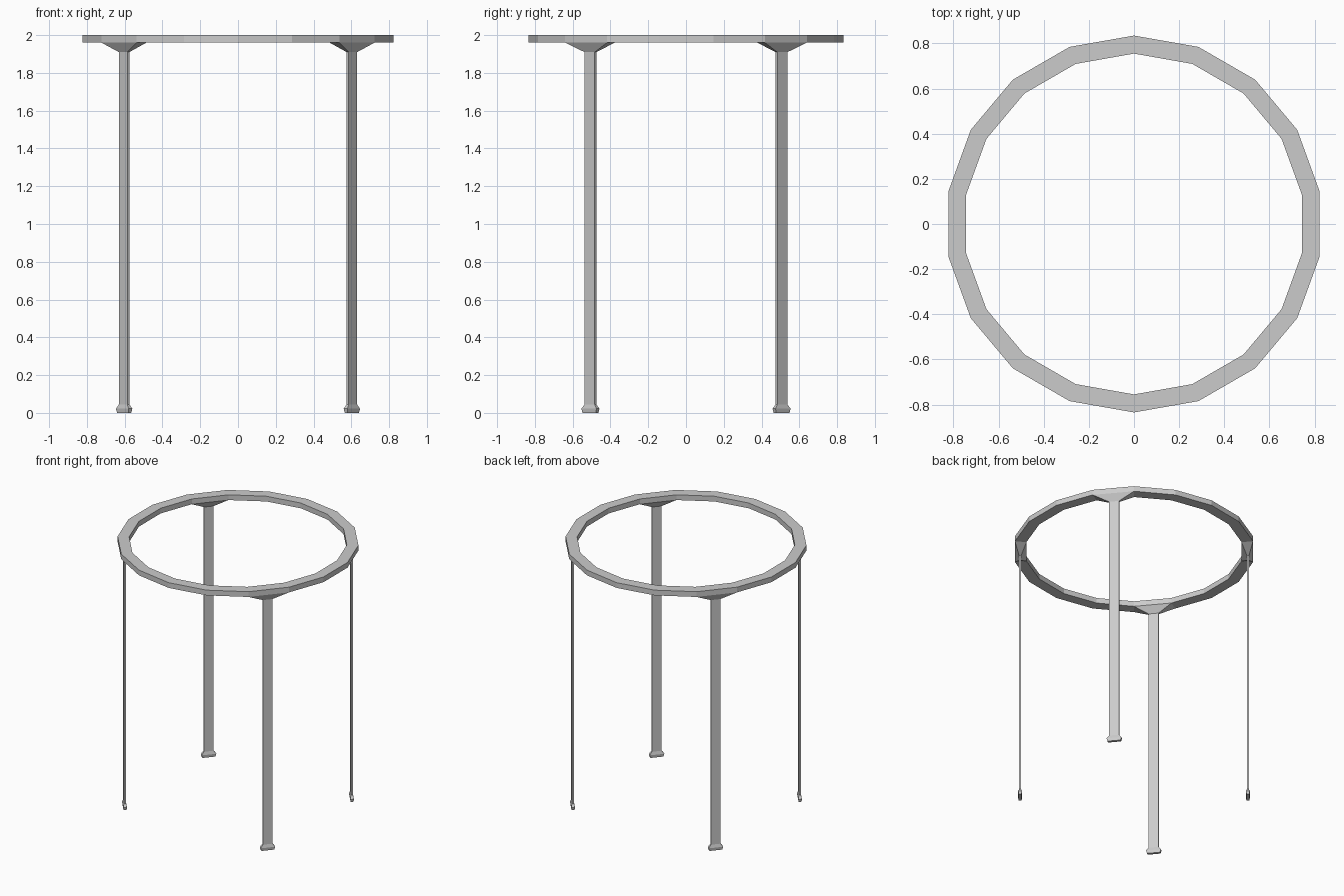
import bpy, bmesh
from math import radians, cos, sin

if "Cube" in bpy.data.objects:
    bpy.data.objects.remove(bpy.data.objects["Cube"])

SIDES = 18
R_OUT, R_IN = 0.835, 0.755
Z_TOP, Z_RING = 2.0, 1.96
LEG_R = 0.787
LEG_ANGLES = (40, 140, 220, 320)


def polar(r, deg, z):
    return (r * cos(radians(deg)), r * sin(radians(deg)), z)


def finish(name, bm):
    bmesh.ops.recalc_face_normals(bm, faces=bm.faces)
    mesh = bpy.data.meshes.new(name)
    bm.to_mesh(mesh)
    bm.free()
    obj = bpy.data.objects.new(name, mesh)
    bpy.context.collection.objects.link(obj)
    return obj


# Top ring: rectangular section swept round 18 sides, left open where legs join
bm = bmesh.new()
section = [(R_IN, Z_RING), (R_OUT, Z_RING), (R_OUT, Z_TOP), (R_IN, Z_TOP)]
loops = [[bm.verts.new(polar(r, 10 + 20 * i, z)) for r, z in section]
         for i in range(SIDES)]
for i in range(SIDES):
    a, b = loops[i], loops[(i + 1) % SIDES]
    for j in range(4):
        if j == 0 and 20 + 20 * i in LEG_ANGLES:
            continue
        k = (j + 1) % 4
        bm.faces.new((a[j], a[k], b[k], b[j]))
finish("top_ring", bm)


# Legs: flat bars with a flared foot and a bracket lofted into a ring segment
# (z, radial thickness, tangential width)
LEG_SECTIONS = [(0.0, 0.020, 0.092), (0.022, 0.026, 0.104),
                (0.045, 0.014, 0.070), (1.91, 0.014, 0.070)]


def leg(name, angle):
    bm = bmesh.new()
    c, s = cos(radians(angle)), sin(radians(angle))
    rings = []
    for z, t, w in LEG_SECTIONS:
        ring = []
        for a, b in ((-1, -1), (1, -1), (1, 1), (-1, 1)):
            r, q = LEG_R + a * t / 2, b * w / 2
            ring.append(bm.verts.new((r * c - q * s, r * s + q * c, z)))
        rings.append(ring)
    rings.append([bm.verts.new(polar(r, angle + d, Z_RING)) for r, d in
                  ((R_IN, -10), (R_OUT, -10), (R_OUT, 10), (R_IN, 10))])
    bm.faces.new(rings[0])
    for lo, hi in zip(rings, rings[1:]):
        for j in range(4):
            k = (j + 1) % 4
            bm.faces.new((lo[j], lo[k], hi[k], hi[j]))
    finish(name, bm)


for name, angle in zip(("back_right_leg", "back_left_leg",
                        "front_left_leg", "front_right_leg"), LEG_ANGLES):
    leg(name, angle)
